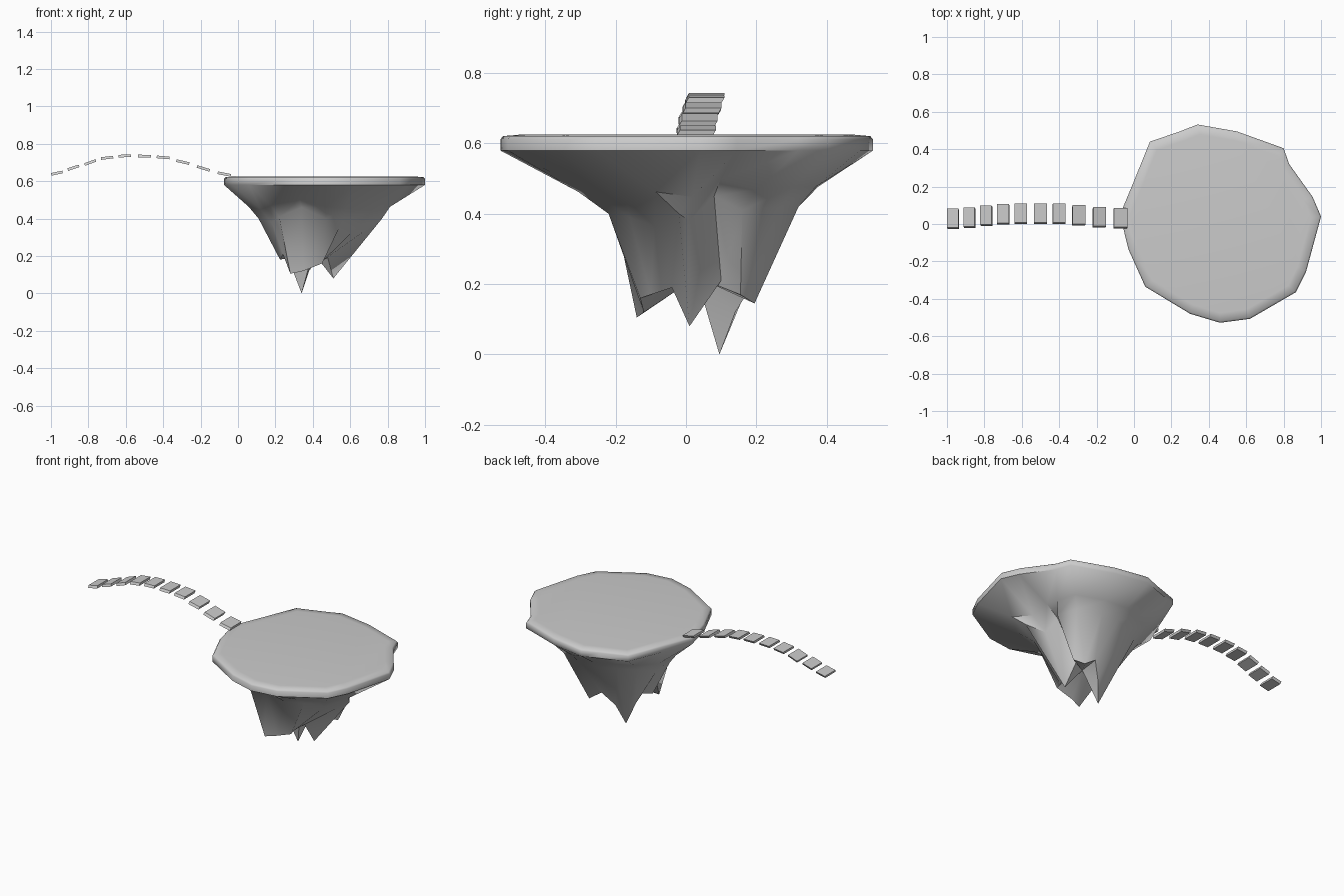
import bpy, math
from mathutils import Matrix, Vector


def add_mesh(name, verts, faces):
    me = bpy.data.meshes.new(name)
    me.from_pydata(verts, [], faces)
    me.update()
    ob = bpy.data.objects.new(name, me)
    bpy.context.collection.objects.link(ob)
    return ob


# Rock columns, counter-clockwise: rim x,y | middle x,y,z | hanging tip x,y,z
columns = [
    (1.00, 0.04, .65, .01, .38, .51, .01, .08),
    (.955, .145, .62, .08, .45, .50, .10, .21),
    (.83, .32, .69, .16, .41, .57, .155, .17),
    (.80, .405, .64, .27, .42, .52, .195, .145),
    (.55, .495, .50, .32, .42, .44, .19, .20),
    (.34, .532, .38, .315, .42, .38, .14, .12),
    (.245, .495, .28, .27, .42, .34, .095, 0),
    (.085, .44, .18, .22, .42, .29, .07, .13),
    (0, .23, .13, .10, .38, .26, .05, .19),
    (-.075, .05, .11, 0, .40, .225, 0, .18),
    (-.03, -.135, .18, -.09, .38, .24, -.06, .21),
    (.06, -.335, .22, -.20, .41, .28, -.14, .105),
    (.30, -.48, .34, -.215, .46, .35, -.12, .12),
    (.46, -.528, .47, -.22, .40, .45, -.13, .16),
    (.62, -.507, .56, -.16, .39, .45, -.10, .17),
    (.865, -.365, .65, -.09, .365, .46, -.07, .18),
    (.92, -.255, .77, -.02, .40, .48, -.04, .19),
]
n = len(columns)
centre = Vector((.46, 0))


def rim(scale, z):
    return [(*(centre + (Vector(c[:2]) - centre) * scale), z) for c in columns]


# Floating island: ragged underside with a hollow, upright rim, rounded flat top
middle = [c[2:5] for c in columns]
flare = []
for c in columns:
    p = Vector((c[0], c[1], .58)).lerp(Vector(c[2:5]), .72)
    flare.append((p.x, p.y, p.z + .012))
rings = [
    [c[5:8] for c in columns],
    middle,
    flare,
    rim(1, .58),
    rim(1, .612),
    rim(.985, .621),
    rim(.9, .625),
]
verts = [v for ring in rings for v in ring]
faces = []
for r in range(len(rings) - 1):
    for i in range(n):
        j = (i + 1) % n
        faces.append((r * n + i, r * n + j, (r + 1) * n + j, (r + 1) * n + i))
faces.append(tuple((len(rings) - 1) * n + i for i in range(n)))
verts.append((.40, .03, .22))
faces += [((i + 1) % n, i, len(verts) - 1) for i in range(n)]
island = add_mesh("floating_island", verts, faces)
bpy.context.view_layer.objects.active = island
island.select_set(True)
bpy.ops.object.shade_smooth_by_angle(angle=math.radians(55))

# Arched path of floating planks: centre x, y, z and pitch in degrees
planks = [
    (-.968, .028, .643, 12), (-.88, .034, .672, 18), (-.79, .045, .70, 20),
    (-.70, .052, .725, 7), (-.605, .055, .735, 2), (-.50, .055, .734, -1),
    (-.40, .055, .727, -5), (-.295, .046, .702, -13), (-.185, .035, .668, -17),
    (-.073, .03, .638, -11),
]
for k, (x, y, z, pitch) in enumerate(planks):
    hx, hy, hz = .031 + .0006 * k, .051, .007
    box = [Vector((sx * hx, sy * hy + sz * .004, sz * hz))
           for sz in (-1, 1) for sx, sy in ((-1, -1), (1, -1), (1, 1), (-1, 1))]
    turn = Matrix.Rotation(-math.radians(pitch), 4, 'Y')
    quads = [(3, 2, 1, 0), (4, 5, 6, 7)] + [
        (i, (i + 1) % 4, (i + 1) % 4 + 4, i + 4) for i in range(4)]
    plank = add_mesh(f"path_plank_{k + 1}", [turn @ v for v in box], quads)
    plank.location = (x, y, z)
